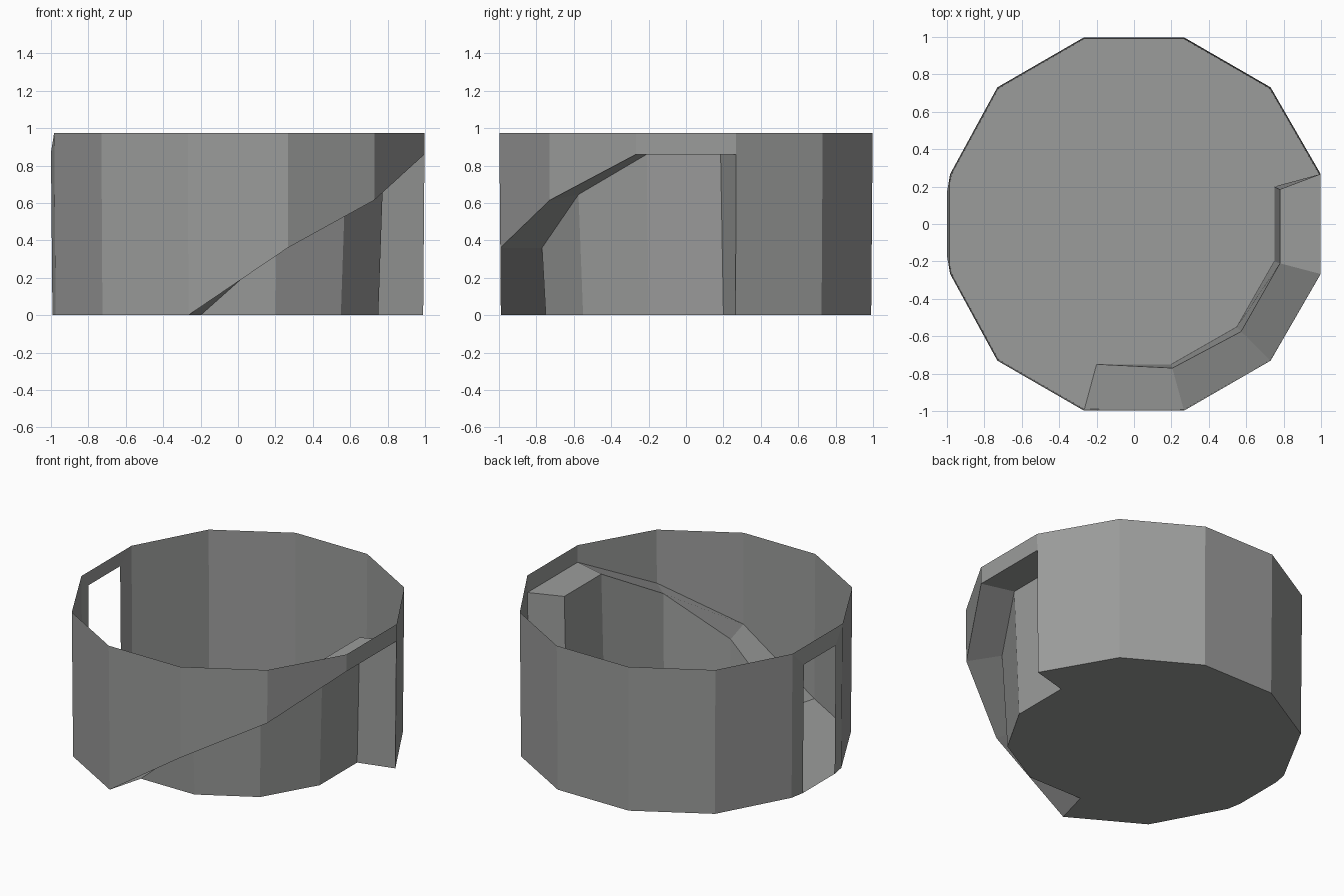
import bpy, bmesh, math

if "Cube" in bpy.data.objects:
    bpy.data.objects.remove(bpy.data.objects["Cube"])

grey = bpy.data.materials.new("stone grey")
grey.diffuse_color = (0.33, 0.335, 0.33, 1)
grey.use_nodes = True
grey.node_tree.nodes["Principled BSDF"].inputs["Base Color"].default_value = grey.diffuse_color

H, LAND = 0.975, 0.86
R = 0.998 / math.cos(math.radians(15))


def make(name, polys):
    """Single-sheet object from a list of polygons."""
    bm = bmesh.new()
    for p in polys:
        bm.faces.new([bm.verts.new(c) for c in p])
    bmesh.ops.remove_doubles(bm, verts=bm.verts, dist=0.0005)
    bmesh.ops.triangulate(bm, faces=[f for f in bm.faces if len(f.verts) > 4])
    me = bpy.data.meshes.new(name)
    bm.to_mesh(me)
    bm.free()
    me.materials.append(grey)
    ob = bpy.data.objects.new(name, me)
    bpy.context.collection.objects.link(ob)
    return ob


def outer(k, z):
    """Corner k of the twelve-sided tower, slightly narrower at the foot."""
    a = math.radians(15 + 30 * k)
    s = 0.992 + 0.008 * z / H
    x, y = R * math.cos(a) * s, R * math.sin(a) * s
    if k in (5, 6):
        x += 0.015
    return (x, y, z)


# height of the notch under the wall at each outer corner
notch = {8: 0.0, 9: 0.36, 10: 0.615, 11: LAND, 12: LAND}

# tower wall, stopping at the ramp edge
wall = []
for k in range(12):
    if k == 5:
        continue
    j = k + 1
    za, zb = (notch[k], notch[j]) if 8 <= k else (0, 0)
    poly = [outer(k, za), outer(j, zb), outer(j, H), outer(k, H)]
    wall.append(poly)

# doorway bay, bowed slightly outwards
d0, d1 = (-0.992, 0.17, 0), (-0.992, -0.17, 0)
t0, t1 = (-1.0, 0.17, 0.87), (-1.0, -0.17, 0.87)
wall += [[outer(5, 0), d0, t0, outer(5, H)],
         [d1, outer(6, 0), outer(6, H), t1],
         [t0, t1, outer(6, H), outer(5, H)]]
make("tower_wall", wall)

# inner wall of the stair notch
foot = [(-0.2, -0.75, 0), (0.2, -0.75, 0), (0.55, -0.55, 0),
        (0.75, -0.2, 0), (0.75, 0.2, 0)]
head = [foot[0], (0.205, -0.77, 0.36), (0.572, -0.575, 0.645),
        (0.78, -0.21, LAND), (0.78, 0.185, LAND)]
inner = [[foot[0], foot[1], head[1]]]
inner += [[foot[i], foot[i + 1], head[i + 1], head[i]] for i in (1, 2, 3)]
# end wall closing the notch
inner.append([foot[4], outer(12, 0), outer(12, LAND), head[4]])
make("notch_wall", inner)

# sloping ramp and landing
edge = [outer(8 + i, notch[8 + i]) for i in range(5)]
make("ramp", [[edge[i], edge[i + 1], head[i + 1], head[i]] for i in range(4)])

# floor, cut back around the notch
floor = [outer(k, 0) for k in range(6)] + [d0, d1]
floor += [outer(k, 0) for k in (6, 7, 8)] + foot
make("floor", [floor])
